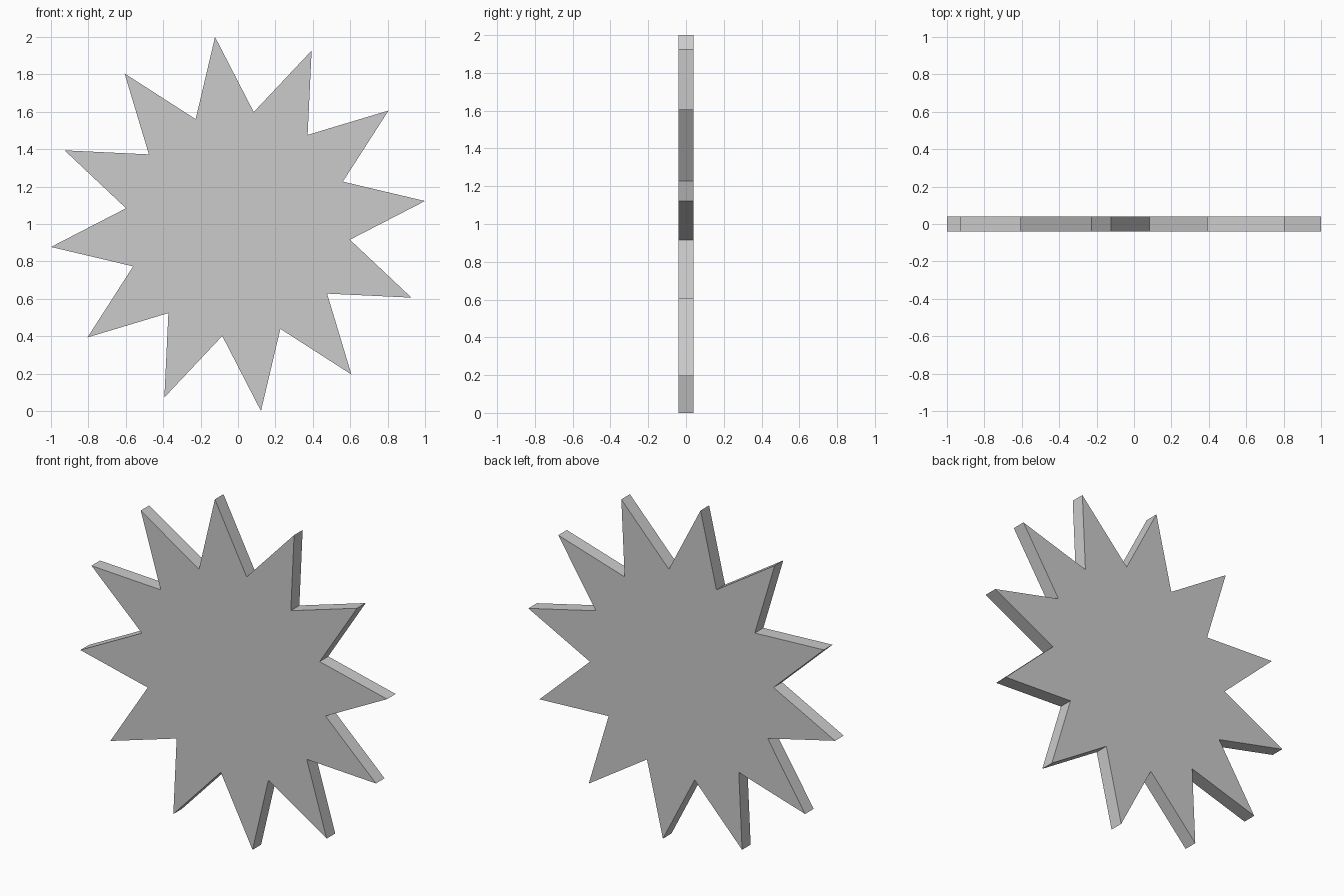
import bpy, bmesh, math

if "Cube" in bpy.data.objects:
    bpy.data.objects.remove(bpy.data.objects["Cube"])

POINTS = 12
TILT = math.radians(7)
OUTER = 1 / math.cos(TILT)
INNER = OUTER * 0.6
THICKNESS = 0.08

# Star outline in the XZ plane, alternating tips and valleys
bm = bmesh.new()
outline = []
for i in range(POINTS * 2):
    r = INNER if i % 2 else OUTER
    a = TILT + i * math.pi / POINTS
    outline.append(bm.verts.new((r * math.cos(a), -THICKNESS / 2, 1 + r * math.sin(a))))
face = bm.faces.new(outline)

# Extrude to a flat plate, keeping the front face
ext = bmesh.ops.extrude_face_region(bm, geom=[face], use_keep_orig=True)
moved = [e for e in ext["geom"] if isinstance(e, bmesh.types.BMVert)]
bmesh.ops.translate(bm, verts=moved, vec=(0, THICKNESS, 0))
bmesh.ops.recalc_face_normals(bm, faces=bm.faces)

mesh = bpy.data.meshes.new("star_plate")
bm.to_mesh(mesh)
bm.free()
star = bpy.data.objects.new("star_plate", mesh)
bpy.context.collection.objects.link(star)
